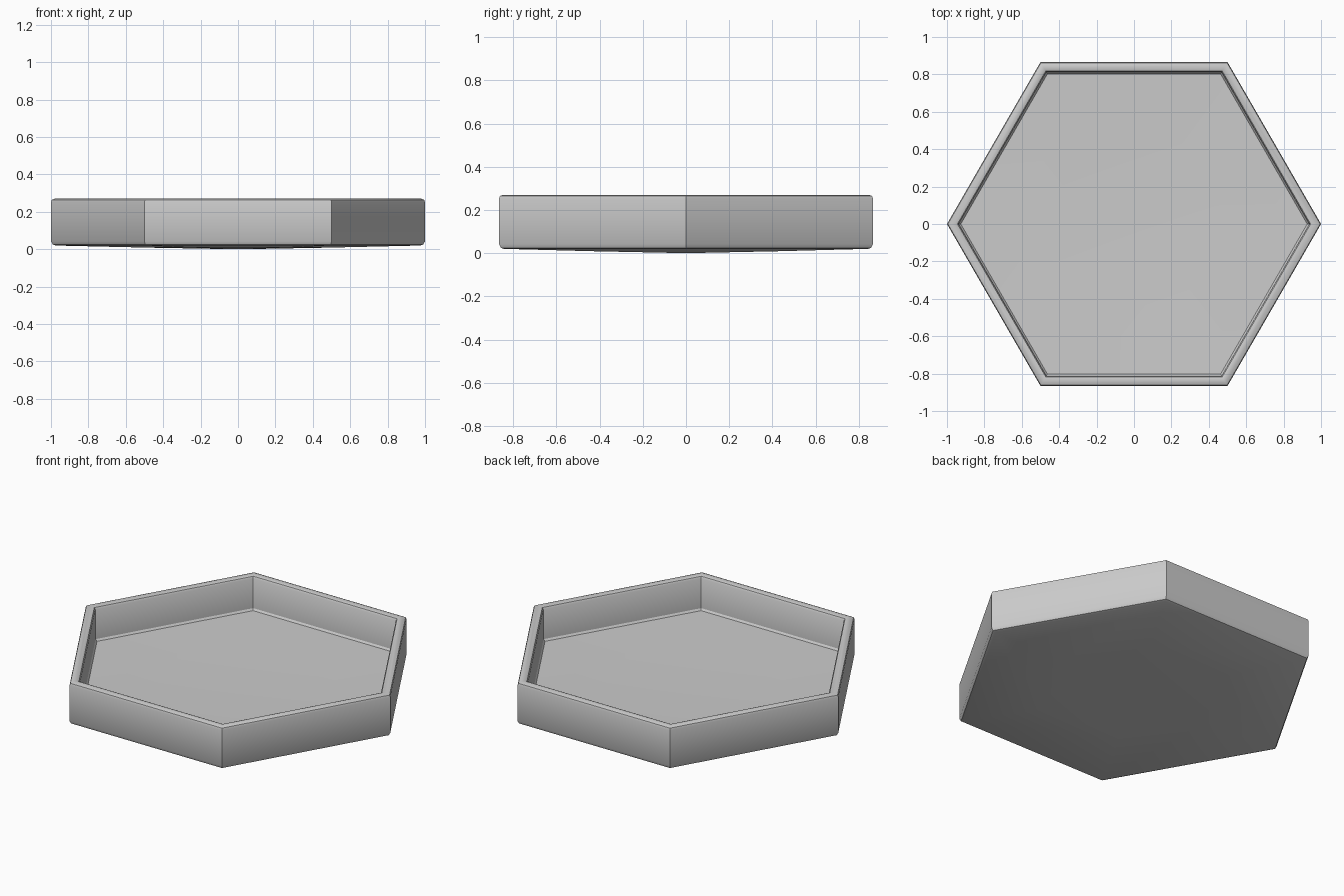
import bpy, bmesh
from math import cos, sin, pi

if "Cube" in bpy.data.objects:
    bpy.data.objects.remove(bpy.data.objects["Cube"])

SIDES = 6
# Tray cross-section as (corner radius, height), from underside centre to floor centre
profile = [
    (0.0, 0.0), (0.50, 0.009), (0.975, 0.02),                  # slightly bowed underside
    (0.990, 0.025), (1.0, 0.042),                              # rounded lower edge
    (1.0, 0.252), (0.995, 0.264), (0.980, 0.270),              # outer wall, rounded rim
    (0.957, 0.270), (0.944, 0.265), (0.937, 0.254),            # inner rim
    (0.935, 0.080), (0.926, 0.069),                            # inner wall and floor fillet
    (0.50, 0.060), (0.0, 0.052),                               # dished floor
]

bm = bmesh.new()


def ring(r, z):
    if r == 0:
        return [bm.verts.new((0, 0, z))] * SIDES
    return [bm.verts.new((r * cos(2 * pi * i / SIDES), r * sin(2 * pi * i / SIDES), z))
            for i in range(SIDES)]


# Skin the hexagonal rings together
rings = [ring(r, z) for r, z in profile]
for a, b in zip(rings, rings[1:]):
    for i in range(SIDES):
        j = (i + 1) % SIDES
        bm.faces.new(list(dict.fromkeys((a[i], a[j], b[j], b[i]))))
bmesh.ops.recalc_face_normals(bm, faces=bm.faces)

mesh = bpy.data.meshes.new("hexagonal_tray")
bm.to_mesh(mesh)
bm.free()
tray = bpy.data.objects.new("hexagonal_tray", mesh)
bpy.context.collection.objects.link(tray)

# Smooth the bevels, keep the hexagon corners sharp
bpy.context.view_layer.objects.active = tray
tray.select_set(True)
bpy.ops.object.shade_smooth_by_angle(angle=0.6)
